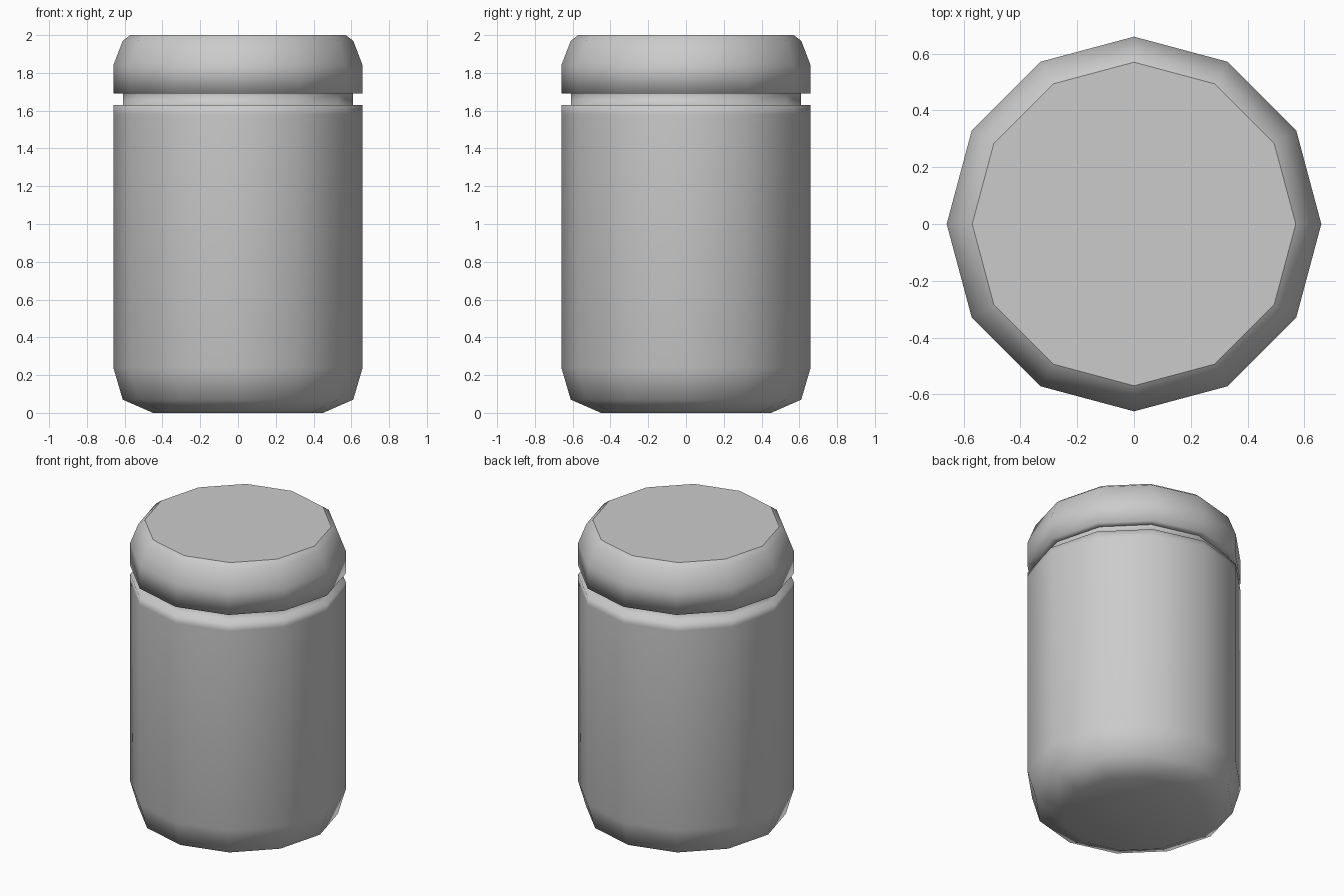
import bpy, bmesh, math

if "Cube" in bpy.data.objects:
    bpy.data.objects.remove(bpy.data.objects["Cube"])

SIDES = 12


def lathe(name, profile, cap_start=False, cap_end=False, sharp_z=None):
    """Revolve (radius, z) points, listed from bottom to top, into a 12-sided shell."""
    bm = bmesh.new()
    rings = []
    for r, z in profile:
        rings.append([bm.verts.new((r * math.cos(2 * math.pi * i / SIDES),
                                    r * math.sin(2 * math.pi * i / SIDES), z))
                      for i in range(SIDES)])
    for low, high in zip(rings, rings[1:]):
        for i in range(SIDES):
            j = (i + 1) % SIDES
            bm.faces.new((low[i], low[j], high[j], high[i]))
    if cap_start:
        bm.faces.new(rings[0][::-1])
    if cap_end:
        bm.faces.new(rings[-1])
    for f in bm.faces:
        f.smooth = True
    # Hard rim where requested
    for e in bm.edges:
        if sharp_z is not None and all(abs(v.co.z - sharp_z) < 1e-4 for v in e.verts):
            e.smooth = False
    mesh = bpy.data.meshes.new(name)
    bm.to_mesh(mesh)
    bm.free()
    obj = bpy.data.objects.new(name, mesh)
    bpy.context.collection.objects.link(obj)
    return obj


# Jar body with rounded base, flat shoulder and narrow neck
lathe("jar_body", [(0.45, 0.0), (0.61, 0.07), (0.66, 0.24), (0.66, 1.58),
                   (0.66, 1.63), (0.61, 1.63), (0.61, 1.69)], cap_start=True)

# Lid with underside lip, rounded shoulder and flat top
lathe("lid", [(0.61, 1.69), (0.66, 1.69), (0.66, 1.84), (0.61, 1.97),
              (0.57, 2.0)], cap_end=True, sharp_z=2.0)
